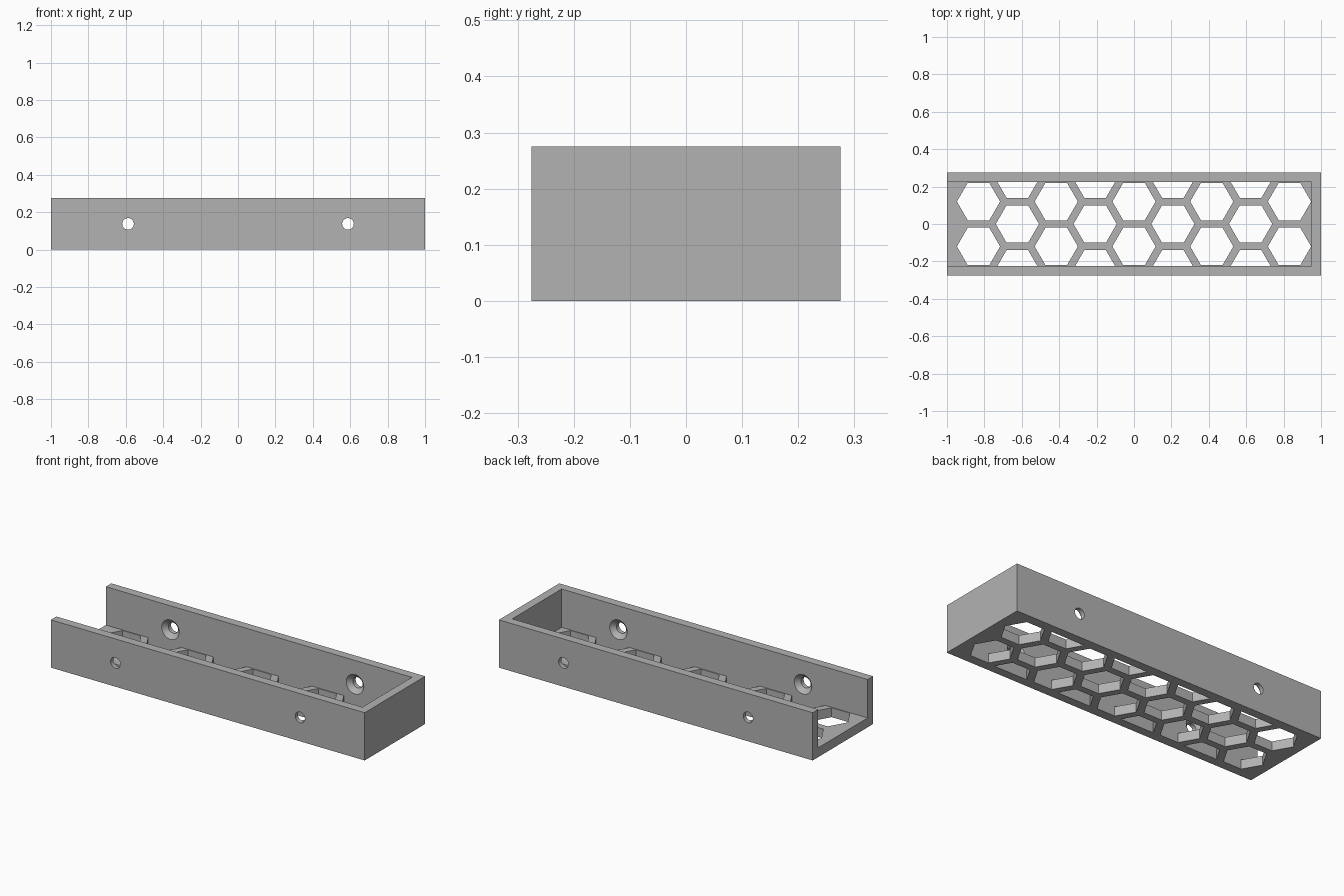
import bpy, bmesh, math

cube = bpy.data.objects.get("Cube")
if cube:
    bpy.data.objects.remove(cube, do_unlink=True)

LENGTH, WIDTH, HEIGHT = 2.0, 0.55, 0.275
WALL, FLOOR = 0.05, 0.054
INNER = WIDTH / 2 - WALL
HEX_FLAT, PITCH = 0.1, 0.24          # half flat-to-flat size, spacing
HOLE_X, HOLE_R, SINK_R = 0.588, 0.031, 0.056

grey = bpy.data.materials.new("plain grey")
grey.use_nodes = True
grey.diffuse_color = (0.45, 0.45, 0.45, 1)
grey.node_tree.nodes["Principled BSDF"].inputs["Base Color"].default_value = grey.diffuse_color


def new_object(name, bm):
    bmesh.ops.recalc_face_normals(bm, faces=bm.faces)
    mesh = bpy.data.meshes.new(name)
    bm.to_mesh(mesh)
    bm.free()
    mesh.materials.append(grey)
    obj = bpy.data.objects.new(name, mesh)
    bpy.context.collection.objects.link(obj)
    return obj


def loft(bm, rings):
    """Closed solid through rings of equal point count."""
    loops = [[bm.verts.new(p) for p in ring] for ring in rings]
    n = len(loops[0])
    for a, b in zip(loops, loops[1:]):
        for i in range(n):
            j = (i + 1) % n
            bm.faces.new((a[i], a[j], b[j], b[i]))
    bm.faces.new(loops[0])
    bm.faces.new(loops[-1])


def prism(bm, outline, z0, z1):
    loft(bm, [[(x, y, z) for x, y in outline] for z in (z0, z1)])


def rect(x0, x1, y):
    return [(x0, -y), (x1, -y), (x1, y), (x0, y)]


def hexagon(cx, cy):
    """Hexagon outline trimmed to the space between the side walls."""
    lo, hi = max(cy - HEX_FLAT, -INNER), min(cy + HEX_FLAT, INNER)
    levels = [lo] + ([cy] if lo < cy < hi else []) + [hi]
    side = [((2 * HEX_FLAT - abs(y - cy)) / math.sqrt(3), y) for y in levels]
    return [(cx + w, y) for w, y in side] + [(cx - w, y) for w, y in reversed(side)]


# Solid block for the tray
bm = bmesh.new()
prism(bm, rect(-LENGTH / 2, LENGTH / 2, WIDTH / 2), 0, HEIGHT)
tray = new_object("tray", bm)

# Cavity, open at the top and at one end
bm = bmesh.new()
prism(bm, rect(-LENGTH, LENGTH / 2 - WALL, INNER), FLOOR, 2 * HEIGHT)
cavity = new_object("cavity_cutter", bm)

# Honeycomb openings in the floor
bm = bmesh.new()
for col in range(9):
    rows = (-0.5, 0.5) if col % 2 == 0 else (-1, 0, 1)
    for row in rows:
        x = (col - 4) * PITCH * math.sqrt(3) / 2
        prism(bm, hexagon(x, row * PITCH), -WALL, 2 * FLOOR)
honeycomb = new_object("honeycomb_cutter", bm)

# Screw holes through both side walls, countersunk on the inside
bm = bmesh.new()
sink = SINK_R - HOLE_R
steps = [(WIDTH, HOLE_R), (INNER + sink, HOLE_R), (INNER, SINK_R), (INNER - WALL, SINK_R)]
for sx in (-1, 1):
    for sy in (-1, 1):
        loft(bm, [[(sx * HOLE_X + r * math.cos(a), sy * y, HEIGHT / 2 + r * math.sin(a))
                   for a in (math.tau * k / 32 for k in range(32))] for y, r in steps])
screws = new_object("screw_hole_cutter", bm)

# Cut the tray and keep only the finished part
cutters = (cavity, honeycomb, screws)
for cutter in cutters:
    cutter.hide_render = True
    mod = tray.modifiers.new(cutter.name, "BOOLEAN")
    mod.operation, mod.solver, mod.object = "DIFFERENCE", "EXACT", cutter
bpy.context.view_layer.objects.active = tray
tray.select_set(True)
for cutter in cutters:
    bpy.ops.object.modifier_apply(modifier=cutter.name)
    bpy.data.objects.remove(cutter, do_unlink=True)
bpy.ops.object.shade_smooth_by_angle(angle=math.radians(30))
